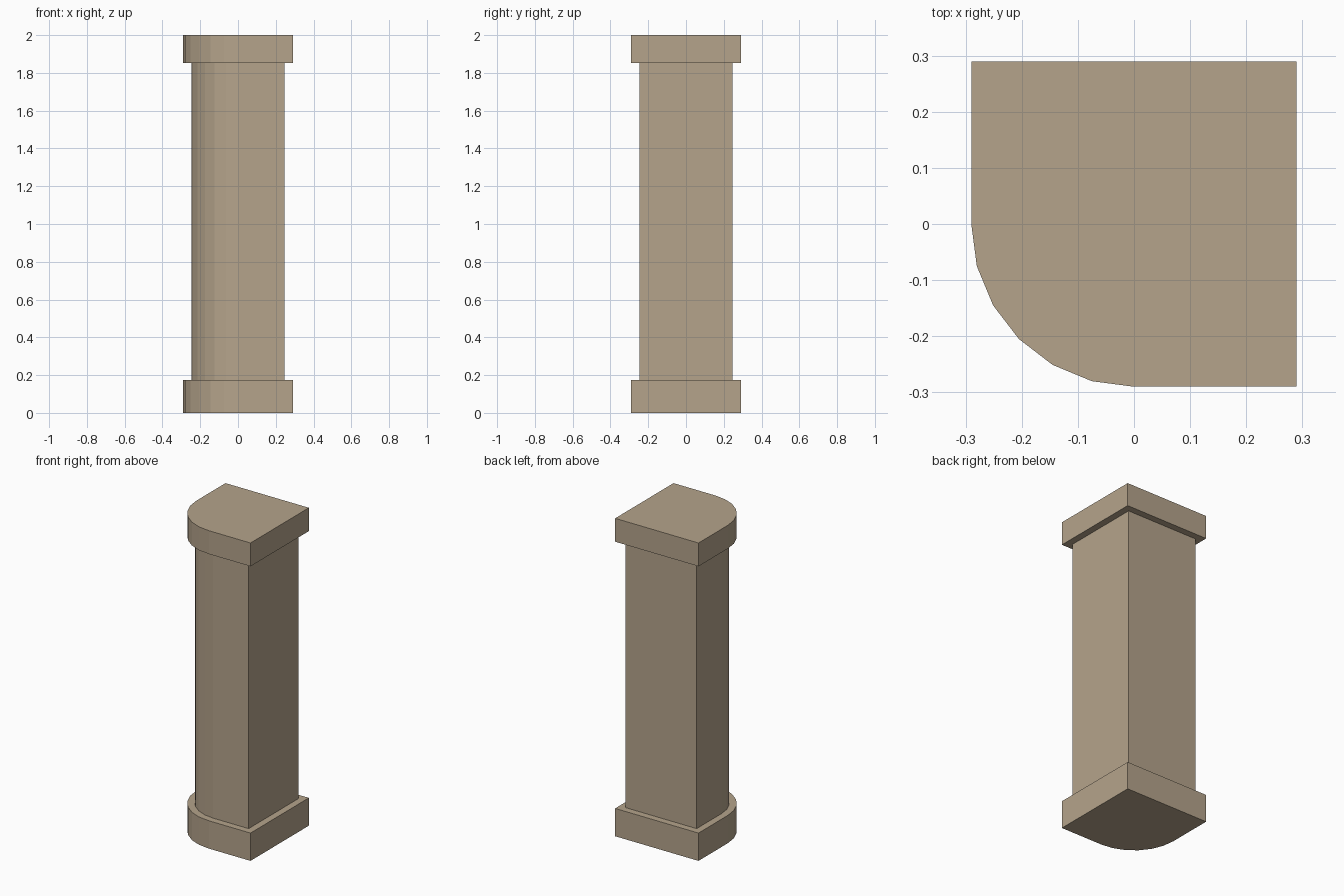
import bpy
import bmesh
from math import cos, sin, pi

cube = bpy.data.objects.get("Cube")
if cube:
    bpy.data.objects.remove(cube, do_unlink=True)

ARC_STEPS = 6

stone = bpy.data.materials.new("tan stone")
stone.use_nodes = True
colour = (0.46, 0.37, 0.26, 1)
stone.diffuse_color = colour
stone.node_tree.nodes["Principled BSDF"].inputs["Base Color"].default_value = colour


def rounded_block(name, half, bottom, top):
    """Square block whose front corner on the -x side is a quarter circle."""
    outline = [(half, -half), (half, half), (-half, half)]
    for i in range(ARC_STEPS + 1):
        a = pi + pi / 2 * i / ARC_STEPS
        outline.append((half * cos(a), half * sin(a)))
    bm = bmesh.new()
    base = bm.faces.new([bm.verts.new((x, y, bottom)) for x, y in outline])
    extruded = bmesh.ops.extrude_face_region(bm, geom=[base], use_keep_orig=True)
    upper = [v for v in extruded["geom"] if isinstance(v, bmesh.types.BMVert)]
    bmesh.ops.translate(bm, verts=upper, vec=(0, 0, top - bottom))
    bmesh.ops.recalc_face_normals(bm, faces=bm.faces)
    mesh = bpy.data.meshes.new(name)
    bm.to_mesh(mesh)
    bm.free()
    mesh.materials.append(stone)
    obj = bpy.data.objects.new(name, mesh)
    bpy.context.collection.objects.link(obj)


# Plinth, shaft and cap share the same outline
rounded_block("base_plinth", 0.29, 0, 0.175)
rounded_block("shaft", 0.247, 0.175, 1.853)
rounded_block("top_cap", 0.29, 1.853, 2)
